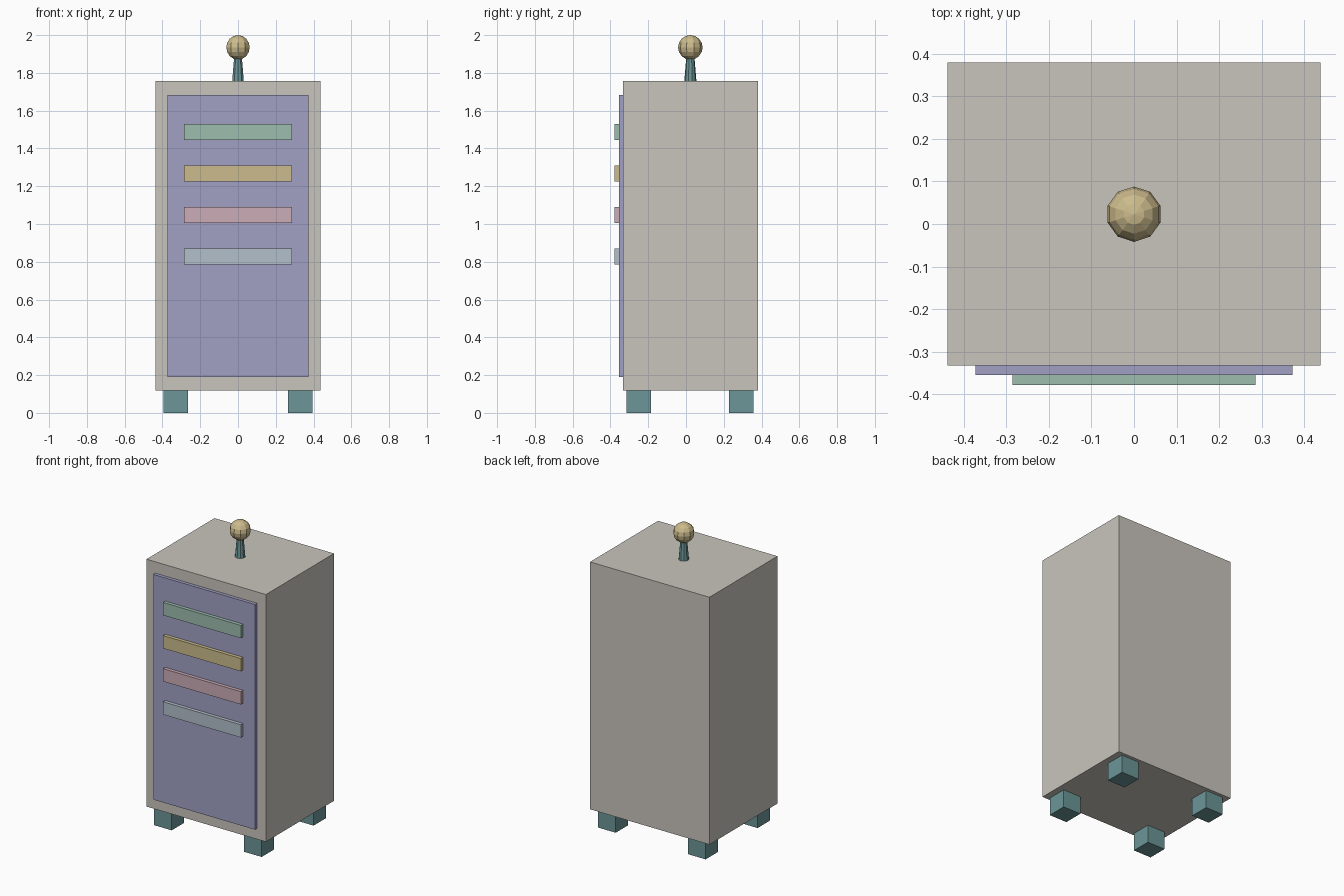
import bpy, bmesh, math
from mathutils import Matrix

if "Cube" in bpy.data.objects:
    bpy.data.objects.remove(bpy.data.objects["Cube"])


def material(name, rgb):
    """Flat colour from sRGB 0-255 values."""
    m = bpy.data.materials.new(name)
    lin = [((c / 255 + 0.055) / 1.055) ** 2.4 for c in rgb]
    m.diffuse_color = (*lin, 1)
    m.use_nodes = True
    m.node_tree.nodes["Principled BSDF"].inputs["Base Color"].default_value = m.diffuse_color
    return m


grey = material("warm_grey", (201, 197, 189))
violet = material("dusty_violet", (161, 161, 197))
green = material("sage_green", (157, 189, 175))
tan = material("tan", (204, 187, 140))
pink = material("dusty_pink", (203, 172, 183))
pale_blue = material("pale_blue", (180, 192, 203))
teal = material("teal", (108, 150, 152))


def finish(name, bm, mat):
    bmesh.ops.recalc_face_normals(bm, faces=bm.faces[:])
    me = bpy.data.meshes.new(name)
    bm.to_mesh(me)
    bm.free()
    me.materials.append(mat)
    ob = bpy.data.objects.new(name, me)
    bpy.context.collection.objects.link(ob)
    return ob


def box(name, x, y, z, mat):
    """Box from (min, max) ranges on each axis."""
    bm = bmesh.new()
    bmesh.ops.create_cube(bm, size=1)
    for v in bm.verts:
        for i, (lo, hi) in enumerate((x, y, z)):
            v.co[i] = lo if v.co[i] < 0 else hi
    return finish(name, bm, mat)


def lathe(name, profile, center, sides, mat):
    """Revolve (radius, z) points, with a vertex on the +y side."""
    bm = bmesh.new()
    pts = [bm.verts.new((0, r, z)) for r, z in profile]
    edges = [bm.edges.new(p) for p in zip(pts, pts[1:])]
    bmesh.ops.spin(bm, geom=pts + edges, cent=(0, 0, 0), axis=(0, 0, 1),
                   angle=math.tau, steps=sides)
    bmesh.ops.remove_doubles(bm, verts=bm.verts[:], dist=1e-5)
    bmesh.ops.transform(bm, matrix=Matrix.Translation(center), verts=bm.verts[:])
    return finish(name, bm, mat)


# Cabinet body and front panel
MID_Y = 0.023
box("cabinet_body", (-0.438, 0.438), (-0.333, 0.38), (0.118, 1.758), grey)
box("front_panel", (-0.373, 0.373), (-0.355, -0.333), (0.19, 1.683), violet)

# Four coloured slats, evenly spaced down the panel
for i, mat in enumerate((green, tan, pink, pale_blue)):
    z = 1.487 - 0.2195 * i
    box(f"slat_{i + 1}", (-0.285, 0.285), (-0.378, -0.355), (z - 0.0425, z + 0.0425), mat)

# Feet
H = 0.065
for side, sx in (("left", -0.33), ("right", 0.33)):
    for end, dy in (("front", -0.274), ("back", 0.27)):
        y = MID_Y + dy
        box(f"{end}_{side}_foot", (sx - H, sx + H), (y - H, y + H), (0, 0.118), teal)

# Tapered stem and faceted ball on top
lathe("top_stem", [(0, 1.758), (0.032, 1.758), (0.021, 1.89), (0, 1.89)],
      (0, MID_Y, 0), 10, teal)
R, RINGS = 0.065, 8
arc = [(R * math.sin(math.pi * k / RINGS), -R * math.cos(math.pi * k / RINGS))
       for k in range(RINGS + 1)]
lathe("top_ball", arc, (0, MID_Y, 2 - R), 10, tan)
